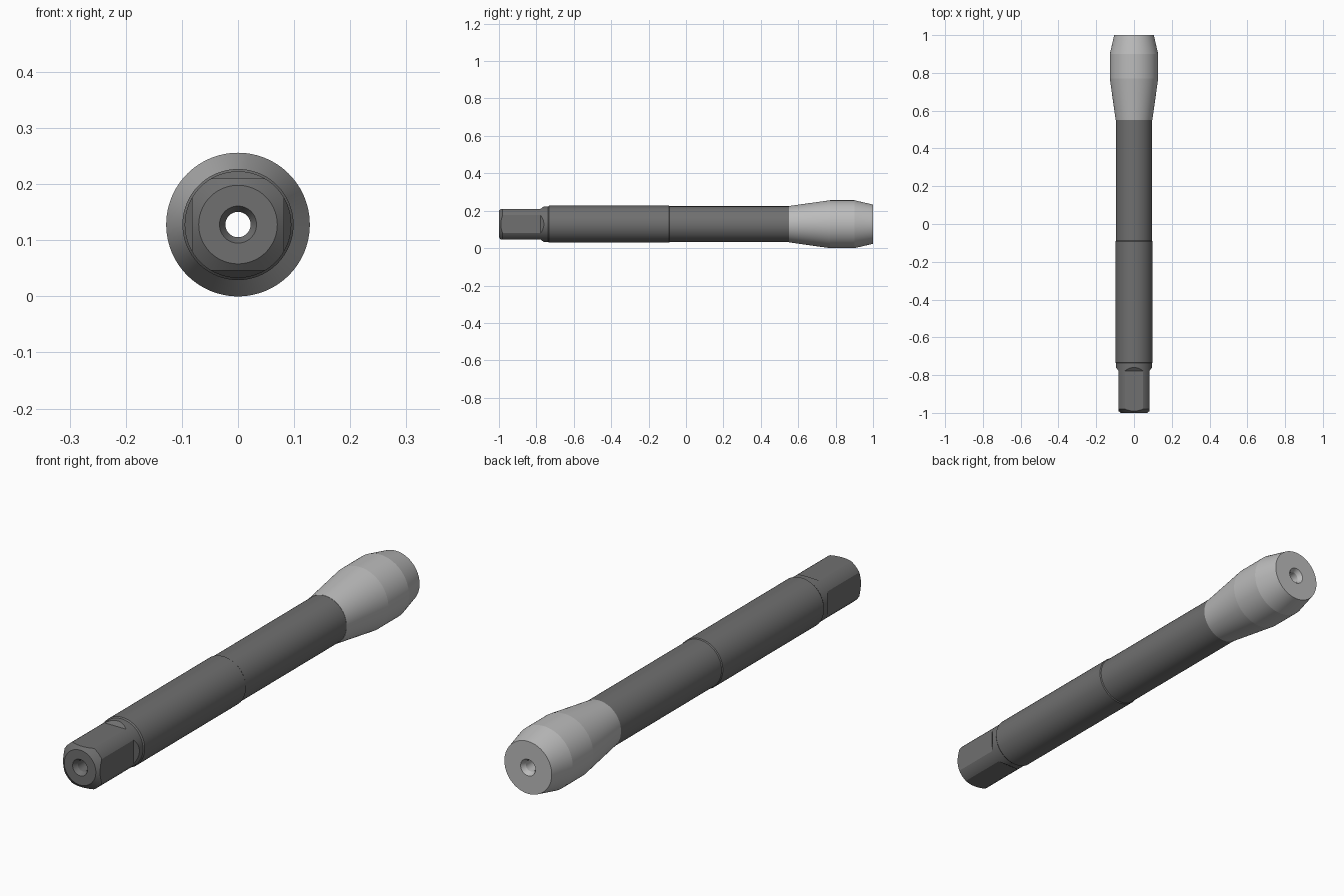
import bpy, bmesh, math

if "Cube" in bpy.data.objects:
    bpy.data.objects.remove(bpy.data.objects["Cube"])

AXIS_Z = 0.128
SEGS = 96


def material(name, v):
    m = bpy.data.materials.new(name)
    m.diffuse_color = (v, v, v, 1)
    m.use_nodes = True
    m.node_tree.nodes["Principled BSDF"].inputs["Base Color"].default_value = m.diffuse_color
    return m


def mesh_object(name, bm):
    bmesh.ops.recalc_face_normals(bm, faces=bm.faces)
    me = bpy.data.meshes.new(name)
    bm.to_mesh(me)
    bm.free()
    ob = bpy.data.objects.new(name, me)
    bpy.context.collection.objects.link(ob)
    return ob


def lathe(name, profile):
    """Revolve a closed (y, radius) profile around the long axis."""
    bm = bmesh.new()
    rings = []
    for y, r in profile:
        rings.append([bm.verts.new((r * math.cos(a), y, AXIS_Z + r * math.sin(a)))
                      for a in (2 * math.pi * i / SEGS for i in range(SEGS))])
    for k, ring in enumerate(rings):
        nxt = rings[(k + 1) % len(rings)]
        for i in range(SEGS):
            j = (i + 1) % SEGS
            bm.faces.new((ring[i], ring[j], nxt[j], nxt[i]))
    return mesh_object(name, bm)


def smooth(ob):
    bpy.ops.object.select_all(action='DESELECT')
    ob.select_set(True)
    bpy.context.view_layer.objects.active = ob
    bpy.ops.object.shade_smooth_by_angle(angle=math.radians(8))


# Shaft: chamfered drive end, collar, thick and thin lengths, countersunk bore
shaft = lathe("shaft", [
    (-1.0, 0.033), (-1.0, 0.07), (-0.98, 0.095), (-0.737, 0.095),
    (-0.732, 0.099), (-0.092, 0.099), (-0.088, 0.096), (0.55, 0.096),
    (0.55, 0.0225), (-0.982, 0.0225)])

# Four milled flats with a sloped run-out
side = [(-1.1, 0.082), (-0.778, 0.082), (-0.757, 0.097), (-0.757, 0.2), (-1.1, 0.2)]
for n in range(4):
    a = n * math.pi / 2
    bm = bmesh.new()
    ends = []
    for w in (-0.15, 0.15):
        ends.append([bm.verts.new((h * math.cos(a) - w * math.sin(a), y,
                                   AXIS_Z + h * math.sin(a) + w * math.cos(a)))
                     for y, h in side])
    bm.faces.new(ends[0])
    bm.faces.new(ends[1])
    for i in range(len(side)):
        j = (i + 1) % len(side)
        bm.faces.new((ends[0][i], ends[0][j], ends[1][j], ends[1][i]))
    cutter = mesh_object("flat_cutter", bm)
    mod = shaft.modifiers.new("flat", 'BOOLEAN')
    mod.object = cutter
    mod.operation = 'DIFFERENCE'
    mod.solver = 'EXACT'
    bpy.context.view_layer.objects.active = shaft
    bpy.ops.object.modifier_apply(modifier=mod.name)
    bpy.data.objects.remove(cutter)

# Flared head with tapered tip
head = lathe("head", [
    (0.55, 0.0225), (0.55, 0.097), (0.77, 0.128), (0.9, 0.128),
    (1.0, 0.105), (1.0, 0.033), (0.982, 0.0225)])

shaft.data.materials.append(material("dark_steel", 0.16))
head.data.materials.append(material("light_metal", 0.5))
smooth(shaft)
smooth(head)
